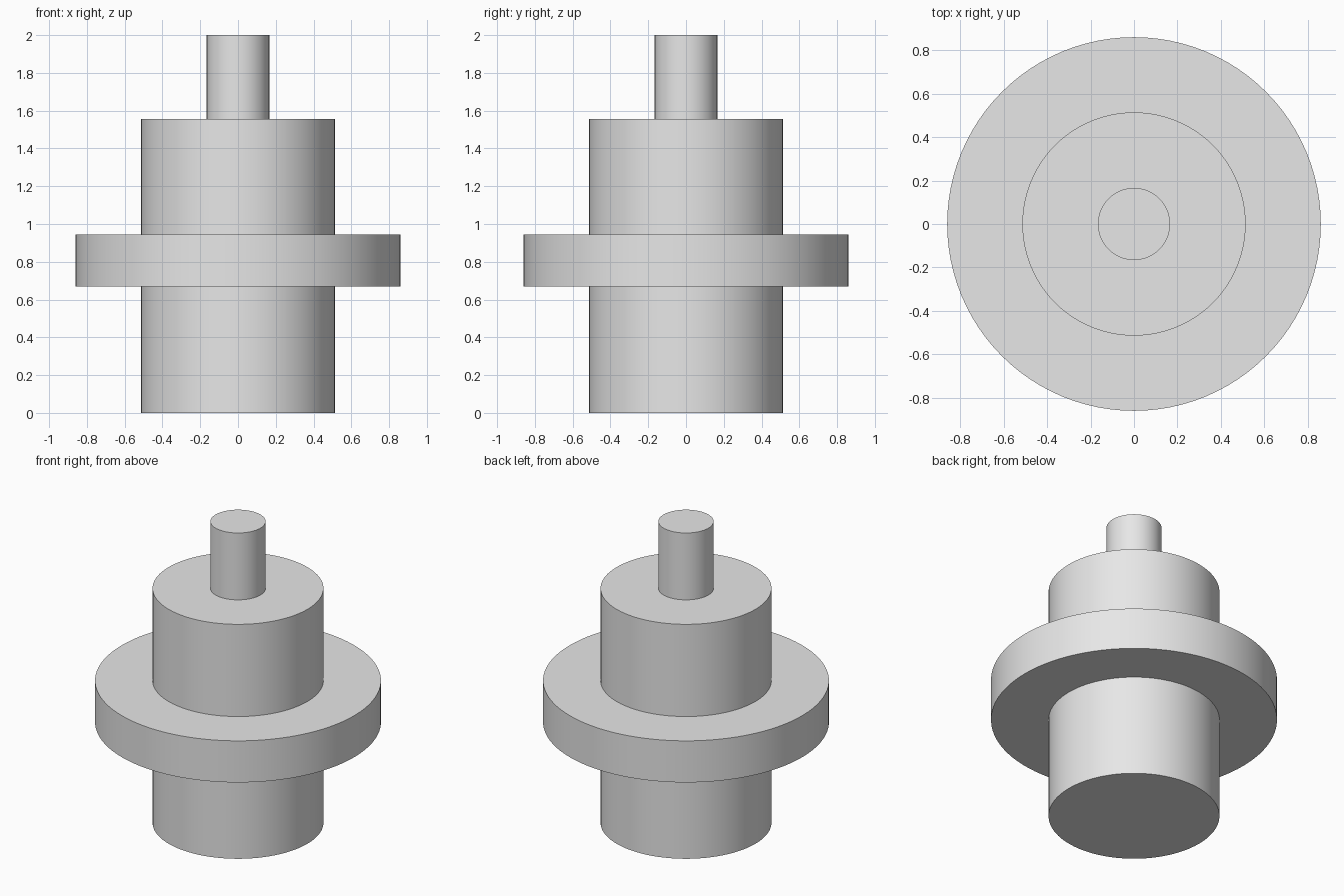
import bpy
import math

cube = bpy.data.objects.get("Cube")
if cube:
    bpy.data.objects.remove(cube, do_unlink=True)

# Plain grey finish
grey = bpy.data.materials.new("grey")
grey.use_nodes = True
colour = (0.8, 0.8, 0.8, 1)
grey.diffuse_color = colour
grey.node_tree.nodes["Principled BSDF"].inputs["Base Color"].default_value = colour


def turned_part(name, radius, bottom, top):
    """Upright cylinder between two heights, smooth wall and sharp rims."""
    bpy.ops.mesh.primitive_cylinder_add(
        vertices=96, radius=radius, depth=top - bottom,
        location=(0, 0, (bottom + top) / 2))
    part = bpy.context.object
    part.name = name
    part.data.name = name
    part.data.materials.append(grey)
    bpy.ops.object.shade_smooth_by_angle(angle=math.radians(30))
    return part


# Main barrel, the collar around it, and the thin shaft set into its top
turned_part("barrel", 0.514, 0, 1.556)
turned_part("collar", 0.86, 0.668, 0.944)
turned_part("shaft", 0.166, 1.45, 2)
